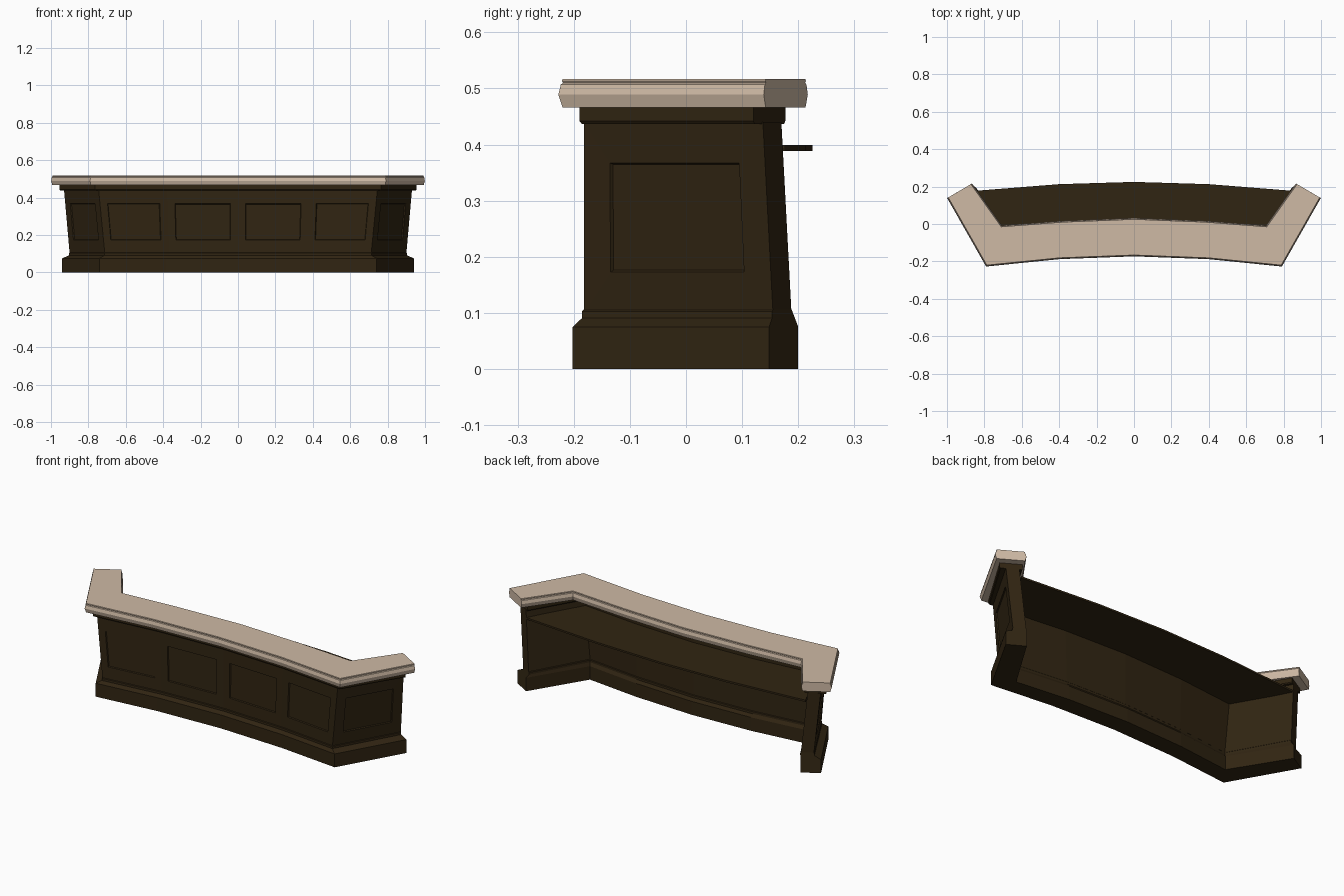
import bpy, bmesh
from mathutils import Vector

if "Cube" in bpy.data.objects:
    bpy.data.objects.remove(bpy.data.objects["Cube"])


def material(name, rgb):
    m = bpy.data.materials.new(name)
    m.diffuse_color = (*rgb, 1)
    m.use_nodes = True
    m.node_tree.nodes["Principled BSDF"].inputs["Base Color"].default_value = m.diffuse_color
    return m


WOOD = material("dark wood", (0.030, 0.018, 0.006))
STONE = material("beige stone", (0.62, 0.49, 0.375))


def full(half):
    """Mirror a half plan path (centre to right end) into a left-to-right path."""
    return [Vector((-x, y)) for x, y in half[:0:-1]] + [Vector(p) for p in half]


def offset(path, d):
    """Move an open path outwards (towards the front) with mitred corners."""
    out = []
    for i, p in enumerate(path):
        normals = []
        for a, b in ((i - 1, i), (i, i + 1)):
            if a >= 0 and b < len(path):
                t = (path[b] - path[a]).normalized()
                normals.append(Vector((t.y, -t.x)))
        n = sum(normals, Vector((0, 0))).normalized()
        out.append(p + n * d / n.dot(normals[0]))
    return out


def recessed_panel(bm, quad, margin_u, margin_v, inset, depth):
    """Fill a wall quad (bl, br, tr, tl) with a frame and a sunken panel."""
    bl, br, tr, tl = [v.co for v in quad]
    n = (br - bl).cross(tl - bl).normalized()
    w = ((br - bl).length + (tr - tl).length) / 2
    h = ((tl - bl).length + (tr - br).length) / 2
    rings = [quad]
    for extra, d in ((0, 0), (inset * 0.4, depth), (inset, depth)):
        u, v = (margin_u + extra) / w, (margin_v + extra) / h
        ring = []
        for s, t in ((u, v), (1 - u, v), (1 - u, 1 - v), (u, 1 - v)):
            p = bl.lerp(br, s).lerp(tl.lerp(tr, s), t)
            ring.append(bm.verts.new(p - n * d))
        rings.append(ring)
    for r0, r1 in zip(rings, rings[1:]):
        for i in range(4):
            j = (i + 1) % 4
            bm.faces.new((r0[i], r0[j], r1[j], r1[i]))
    bm.faces.new(rings[-1])


def sweep(name, section, mat, panel_edge=None):
    """Closed cross-section whose points are each a (plan path, height) pair."""
    bm = bmesh.new()
    rows = [[bm.verts.new((p.x, p.y, z)) for p in path] for path, z in section]
    segs = len(rows[0]) - 1
    for k, row in enumerate(rows):
        nxt = rows[(k + 1) % len(rows)]
        for i in range(segs):
            quad = [row[i], row[i + 1], nxt[i + 1], nxt[i]]
            if k == panel_edge:
                margin = 0.054 if i in (0, segs - 1) else 0.04
                recessed_panel(bm, quad, margin, 0.073, 0.0075, 0.006)
            else:
                bm.faces.new(quad)
    bm.faces.new([r[0] for r in rows])
    bm.faces.new([r[-1] for r in rows])
    bmesh.ops.recalc_face_normals(bm, faces=bm.faces)
    me = bpy.data.meshes.new(name)
    bm.to_mesh(me)
    bm.free()
    me.materials.append(mat)
    ob = bpy.data.objects.new(name, me)
    bpy.context.collection.objects.link(ob)
    return ob


# Panelled wall: wings lean outwards towards the top
wall_out_low = full([(0, -0.130), (0.37, -0.145), (0.712, -0.182), (0.900, 0.155)])
wall_out_top = full([(0, -0.130), (0.38, -0.145), (0.745, -0.182), (0.930, 0.137)])
wall_in_low = full([(0, -0.065), (0.36, -0.080), (0.674, -0.115), (0.843, 0.188)])
wall_in_top = full([(0, -0.065), (0.37, -0.080), (0.707, -0.115), (0.872, 0.170)])
sweep("panelled_wall", [(wall_out_low, 0.10), (wall_out_top, 0.44),
                        (wall_in_top, 0.44), (wall_in_low, 0.10)], WOOD, panel_edge=0)

# Plinth with a sloped shoulder and a small bead
base_out = full([(0, -0.150), (0.385, -0.165), (0.740, -0.202), (0.940, 0.148)])
base_in = full([(0, -0.050), (0.355, -0.065), (0.665, -0.100), (0.850, 0.200)])
bead_out, bead_in = offset(wall_out_low, 0.003), offset(wall_in_low, -0.003)
sweep("plinth", [(base_out, 0), (base_out, 0.075), (bead_out, 0.091),
                 (bead_out, 0.103), (wall_out_low, 0.106), (wall_in_low, 0.106),
                 (bead_in, 0.103), (bead_in, 0.091), (base_in, 0.075), (base_in, 0)], WOOD)

# Frieze under the counter
frieze_out = full([(0, -0.137), (0.385, -0.152), (0.765, -0.190), (0.955, 0.120)])
frieze_in = full([(0, -0.035), (0.36, -0.050), (0.706, -0.080), (0.857, 0.177)])
sweep("frieze", [(offset(frieze_out, -0.004), 0.437), (frieze_out, 0.442),
                 (frieze_out, 0.467), (frieze_in, 0.467),
                 (frieze_in, 0.442), (offset(frieze_in, 0.004), 0.437)], WOOD)

# Countertop with a moulded edge on both sides
top_out = full([(0, -0.166), (0.40, -0.181), (0.787, -0.220), (0.993, 0.142)])
top_in = full([(0, 0.025), (0.38, 0.010), (0.710, -0.015), (0.872, 0.213)])
edge = [(0.000, 0.466), (0.007, 0.489), (0.003, 0.507),
        (-0.001, 0.510), (0.001, 0.513), (0.000, 0.517)]
sweep("countertop", [(offset(top_out, d), z) for d, z in edge]
      + [(offset(top_in, -d), z) for d, z in reversed(edge)], STONE)

# Work shelf between the wings
shelf_front = full([(0, -0.075), (0.37, -0.090), (0.710, -0.120)])
shelf_back = full([(0, 0.225), (0.40, 0.213), (0.865, 0.176)])
sweep("work_shelf", [(shelf_front, 0.389), (shelf_front, 0.399),
                     (shelf_back, 0.399), (shelf_back, 0.389)], WOOD)
